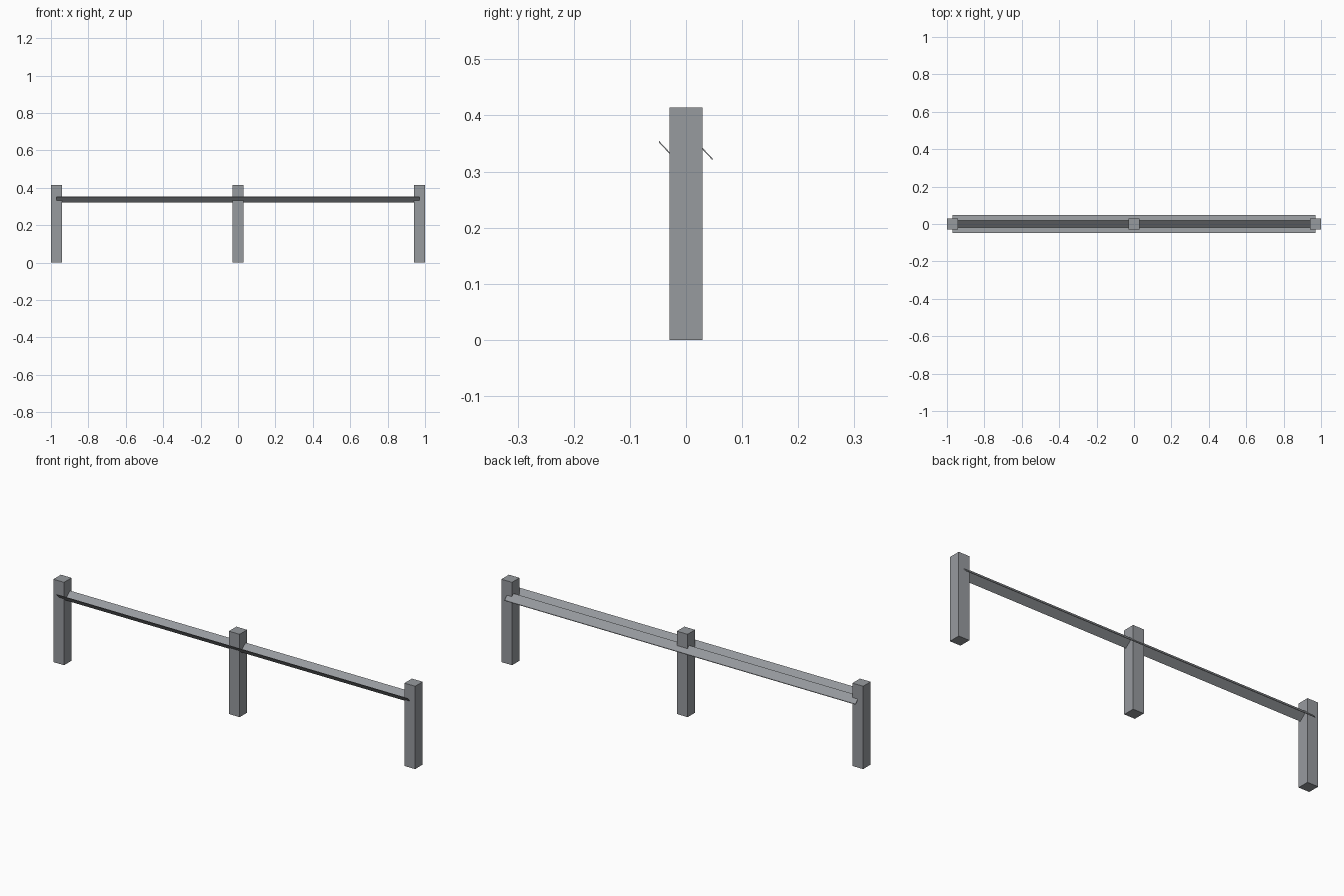
import bpy
import bmesh

cube = bpy.data.objects.get("Cube")
if cube:
    bpy.data.objects.remove(cube, do_unlink=True)

# Single painted steel colour
steel = bpy.data.materials.new("grey steel")
steel.use_nodes = True
colour = (0.31, 0.325, 0.345, 1)
steel.diffuse_color = colour
steel.node_tree.nodes["Principled BSDF"].inputs["Base Color"].default_value = colour

POST_WIDTH = 0.059
POST_HEIGHT = 0.414
RAIL_HALF = 0.97
THICKNESS = 0.0015


def add_object(name, bm):
    bmesh.ops.recalc_face_normals(bm, faces=bm.faces)
    mesh = bpy.data.meshes.new(name)
    bm.to_mesh(mesh)
    bm.free()
    mesh.materials.append(steel)
    obj = bpy.data.objects.new(name, mesh)
    bpy.context.collection.objects.link(obj)
    return obj


# Three square posts
end_x = 1 - POST_WIDTH / 2
for name, x in (("right_post", -end_x), ("middle_post", 0), ("left_post", end_x)):
    bm = bmesh.new()
    bmesh.ops.create_cube(bm, size=1)
    bmesh.ops.scale(bm, vec=(POST_WIDTH, POST_WIDTH, POST_HEIGHT), verts=bm.verts)
    bmesh.ops.translate(bm, vec=(x, 0, POST_HEIGHT / 2), verts=bm.verts)
    add_object(name, bm)

# Folded sheet rail: zigzag section swept along x, passing through the posts
section = [(-0.048, 0.353), (-0.019, 0.322), (0.018, 0.353), (0.047, 0.322)]
bm = bmesh.new()
lower = [(y, z - THICKNESS) for y, z in section]
upper = [(y, z + THICKNESS) for y, z in section]
outline = lower + upper[::-1]
face = bm.faces.new([bm.verts.new((-RAIL_HALF, y, z)) for y, z in outline])
swept = bmesh.ops.extrude_face_region(bm, geom=[face], use_keep_orig=True)
moved = [v for v in swept["geom"] if isinstance(v, bmesh.types.BMVert)]
bmesh.ops.translate(bm, vec=(2 * RAIL_HALF, 0, 0), verts=moved)
add_object("folded_rail", bm)
